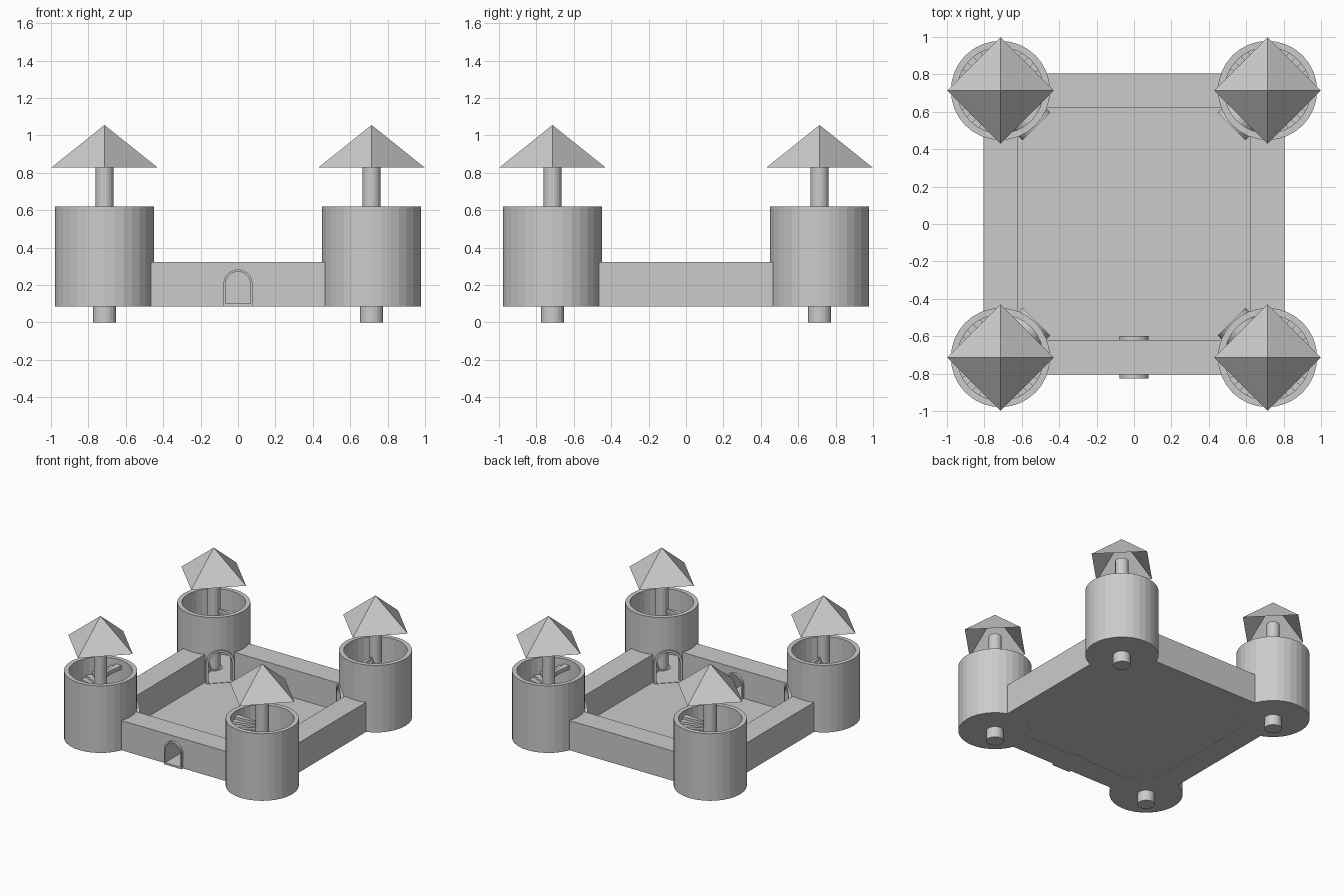
import bpy, bmesh
from math import pi, sin, cos, radians
from mathutils import Matrix, Vector

if "Cube" in bpy.data.objects:
    bpy.data.objects.remove(bpy.data.objects["Cube"])

BASE, TOP = 0.085, 0.62          # tower bottom and rim
C, R_OUT, R_IN = 0.714, 0.265, 0.23
FLOOR = 0.1


def finish(name, bm):
    bmesh.ops.recalc_face_normals(bm, faces=bm.faces)
    mesh = bpy.data.meshes.new(name)
    bm.to_mesh(mesh)
    bm.free()
    ob = bpy.data.objects.new(name, mesh)
    bpy.context.collection.objects.link(ob)
    return ob


def lathe(name, profile, steps, start=0.0):
    bm = bmesh.new()
    d = Vector((cos(start), sin(start)))
    vs = [bm.verts.new((r * d.x, r * d.y, z)) for r, z in profile]
    es = [bm.edges.new(p) for p in zip(vs, vs[1:])]
    bmesh.ops.spin(bm, geom=vs + es, cent=(0, 0, 0), axis=(0, 0, 1),
                   angle=2 * pi, steps=steps)
    bmesh.ops.remove_doubles(bm, verts=bm.verts, dist=1e-5)
    return finish(name, bm)


def box(name, lo, hi):
    bm = bmesh.new()
    lo, hi = Vector(lo), Vector(hi)
    bmesh.ops.create_cube(bm, size=1, matrix=Matrix.Translation((lo + hi) / 2)
                          @ Matrix.Diagonal((*(hi - lo), 1)))
    return finish(name, bm)


def arch_points(w, bottom, spring, n=12):
    arc = [(w * cos(pi * i / n), spring + w * sin(pi * i / n)) for i in range(n + 1)]
    return [(w, bottom)] + arc + [(-w, bottom)]


def arch_solid(name, pts, x0, x1):
    # arch outline in the YZ plane, extruded along X
    bm = bmesh.new()
    f = bm.faces.new([bm.verts.new((x0, y, z)) for y, z in pts])
    ext = bmesh.ops.extrude_face_region(bm, geom=[f])
    bmesh.ops.translate(bm, vec=(x1 - x0, 0, 0),
                        verts=[v for v in ext['geom'] if isinstance(v, bmesh.types.BMVert)])
    return finish(name, bm)


def arch_frame(name, outer, inner, x0, x1):
    bm = bmesh.new()
    loops = [[bm.verts.new((x, y, z)) for y, z in pts]
             for x, pts in ((x0, outer), (x1, outer), (x1, inner), (x0, inner))]
    n = len(outer)
    for k in range(4):
        a, b = loops[k], loops[(k + 1) % 4]
        for i in range(n):
            j = (i + 1) % n
            bm.faces.new((a[i], a[j], b[j], b[i]))
    return finish(name, bm)


def cut(ob, cutter):
    mod = ob.modifiers.new("opening", 'BOOLEAN')
    mod.operation, mod.solver, mod.object = 'DIFFERENCE', 'EXACT', cutter
    bpy.context.view_layer.objects.active = ob
    bpy.ops.object.modifier_apply(modifier=mod.name)
    bpy.data.objects.remove(cutter)


def spiral_stairs(name, n=26, first=330, last=40):
    # wedge steps rising clockwise around the post
    bm = bmesh.new()
    da = radians(first - last) / n
    rise = (TOP - 0.04 - FLOOR) / n
    for i in range(n):
        a1 = radians(first) - i * da
        a0 = a1 - da * 1.15
        z1 = FLOOR + (i + 1) * rise
        z0 = max(z1 - 0.03, FLOOR - 0.005)
        ring = [(r * cos(a), r * sin(a)) for r, a in
                ((0.04, a0), (R_IN + 0.004, a0), (R_IN + 0.004, a1), (0.04, a1))]
        lo = [bm.verts.new((x, y, z0)) for x, y in ring]
        hi = [bm.verts.new((x, y, z1)) for x, y in ring]
        bm.faces.new(lo)
        bm.faces.new(hi)
        for k in range(4):
            m = (k + 1) % 4
            bm.faces.new((lo[k], lo[m], hi[m], hi[k]))
    return finish(name, bm)


# Tower, modelled at the origin with its doorway towards +X
shell = lathe("tower_shell", [(0, BASE), (R_OUT, BASE), (R_OUT, TOP), (R_IN, TOP),
                              (R_IN, FLOOR), (0, FLOOR)], 32)
door_out = arch_points(0.105, FLOOR - 0.01, 0.255)
door_in = arch_points(0.086, FLOOR + 0.002, 0.255)
cut(shell, arch_solid("door_cutter", arch_points(0.095, FLOOR + 0.001, 0.255), 0.15, 0.3))
door_frame = arch_frame("tower_door_frame", door_out, door_in, 0.2, 0.272)
stairs = spiral_stairs("tower_stairs")
post = lathe("tower_post", [(0, 0), (0.063, 0), (0.063, FLOOR + 0.005), (0.048, FLOOR + 0.005),
                            (0.048, 0.87), (0, 0.87)], 20)
roof = lathe("tower_roof", [(0.285, 0.827), (0, 1.055)], 4, pi / 4)

# Four towers, doorways facing the courtyard
parts = (shell, door_frame, stairs, post, roof)
for k in range(4):
    a = pi / 4 + k * pi / 2
    spot = Matrix.Translation((C * 2 ** 0.5 * cos(a), C * 2 ** 0.5 * sin(a), 0))
    for p in parts:
        ob = p if k == 3 else p.copy()
        if k != 3:
            bpy.context.collection.objects.link(ob)
        ob.matrix_world = spot @ Matrix.Rotation(a + pi, 4, 'Z')

# Curtain walls, ending inside the tower shells
W_IN, W_OUT, W_END, W_TOP = 0.62, 0.805, 0.478, 0.322
for k, side in enumerate(("right", "back", "left", "front")):
    wall = box(side + "_wall", (W_IN, -W_END, BASE), (W_OUT, W_END, W_TOP))
    if side == "front":
        cut(wall, arch_solid("gate_cutter", arch_points(0.072, FLOOR - 0.004, 0.205), 0.5, 0.9))
        gate = arch_frame("gate_frame", arch_points(0.078, BASE, 0.205),
                          arch_points(0.066, FLOOR, 0.205), 0.6, 0.825)
        gate.rotation_euler.z = k * pi / 2
    wall.rotation_euler.z = k * pi / 2

# Courtyard floor
box("courtyard_floor", (-0.63, -0.63, BASE + 0.001), (0.63, 0.63, FLOOR - 0.001))
